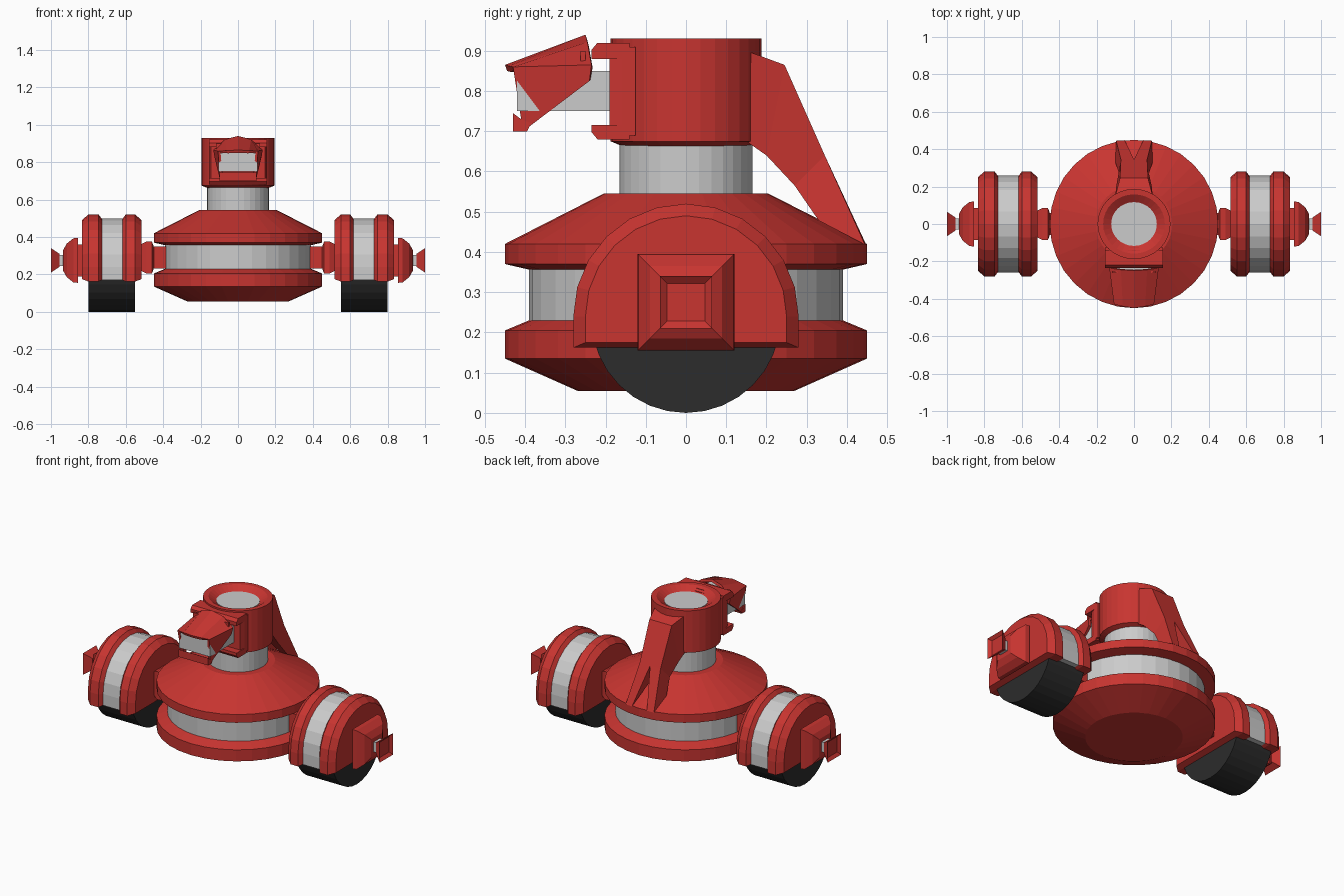
import bpy, bmesh
from math import sin, cos, pi

if "Cube" in bpy.data.objects:
    bpy.data.objects.remove(bpy.data.objects["Cube"])


def material(name, col):
    m = bpy.data.materials.new(name)
    m.diffuse_color = (*col, 1)
    m.use_nodes = True
    m.node_tree.nodes["Principled BSDF"].inputs["Base Color"].default_value = m.diffuse_color
    return m


RED = material("red", (0.58, 0.035, 0.03))
BLACK = material("black", (0.025, 0.025, 0.025))


def loft(name, loops, mat=None, caps=True, closed=True):
    """Skin a list of equal-length point loops."""
    bm = bmesh.new()
    rings = [[bm.verts.new(p) for p in lp] for lp in loops]
    n = len(loops[0])
    for a, b in zip(rings, rings[1:]):
        for i in range(n if closed else n - 1):
            j = (i + 1) % n
            bm.faces.new((a[i], a[j], b[j], b[i]))
    if caps:
        bm.faces.new(rings[0])
        bm.faces.new(rings[-1])
    bmesh.ops.recalc_face_normals(bm, faces=bm.faces)
    me = bpy.data.meshes.new(name)
    bm.to_mesh(me)
    bm.free()
    ob = bpy.data.objects.new(name, me)
    bpy.context.collection.objects.link(ob)
    if mat:
        me.materials.append(mat)
    return ob


def lathe(name, profile, mat=None, n=32, sy=1.0, cy=0.0):
    return loft(name, [[(r * cos(2 * pi * i / n), cy + sy * r * sin(2 * pi * i / n), z)
                        for i in range(n)] for r, z in profile], mat)


def box(name, x, y, z, mat=None):
    return loft(name, [[(-x, y[0], h), (x, y[0], h), (x, y[1], h), (-x, y[1], h)] for h in z], mat)


def square_x(name, profile, s, mat=None, zc=0.275):
    """Square section stacked along x, from (x, half size) pairs."""
    return loft(name, [[(s * x, a * h, zc + b * h) for a, b in ((-1, -1), (1, -1), (1, 1), (-1, 1))]
                       for x, h in profile], mat)


# Saucer body, neck and head
lathe("lower_disc", [(.27, .055), (.45, .135), (.45, .205), (.385, .232)], RED)
lathe("waist_band", [(.39, .22), (.39, .37)])
lathe("upper_disc", [(.385, .355), (.45, .37), (.45, .42), (.205, .545)], RED)
lathe("neck", [(.165, .53), (.165, .70)])
lathe("head", [(.165, .663), (.195, .675), (.195, .93), (.165, .93), (.12, .90)], RED, sy=.96)
lathe("head_top_disc", [(.122, .88), (.122, .905)], sy=.96)

# Face plate with upper and lower lips
loft("face_plate", [[(-w, y, .69), (w, y, .69), (w, y, .91), (-w, y, .91)]
                    for y, w in ((-.19, .145), (-.16, .155), (-.125, .155))], RED)
for nm, zs in (("upper", (.88, .92)), ("lower", (.68, .715))):
    d = .018 if nm == "upper" else 0
    e = .018 - d
    loft(nm + "_lip", [[(sx, -.235, zs[0] + e), (sx, -.22, zs[0]), (sx, -.14, zs[0]),
                        (sx, -.14, zs[1]), (sx, -.22, zs[1]), (sx, -.235, zs[1] - d)]
                       for sx in (-.155, .155)], RED)
box("eye", .105, (-.42, -.15), (.75, .85))

# Hooded visor: folded sheet over the eye
back = [(-.125, -.24, .825), (-.132, -.235, .865), (-.07, -.245, .922), (0, -.25, .94)]
front = [(-.095, -.405, .70), (-.107, -.43, .86), (-.06, -.44, .862), (0, -.45, .865)]
mirror = lambda l: l + [(-x, y, z) for x, y, z in l[-2::-1]]
visor = loft("visor_hood", [mirror(back), mirror(front)], RED, caps=False, closed=False)
sol = visor.modifiers.new("thickness", 'SOLIDIFY')
sol.thickness = .016
box("visor_back", .118, (-.262, -.25), (.825, .90), RED)
loft("visor_chin", [[(sx, -.43, .70), (sx, -.395, .70), (sx, -.385, .72), (sx, -.41, .73), (sx, -.43, .745)]
                    for sx in (-.1, .1)], RED)

# Rear brace: wedge on the head, splitting into two legs on the disc
loft("rear_brace", [
    [(-.1, .15, .90), (.1, .15, .90), (.1, .15, .675), (-.1, .15, .675)],
    [(-.075, .245, .865), (.075, .245, .865), (.095, .2, .64), (-.095, .2, .64)],
    [(-.07, .345, .64), (.07, .345, .64), (.08, .27, .565), (-.08, .27, .565)]], RED)
for s, side in ((-1, "left"), (1, "right")):
    loft(side + "_brace_leg", [
        [(0, .345, .64), (s * .07, .345, .64), (s * .08, .27, .565), (s * .01, .27, .565)],
        [(s * .05, .448, .418), (s * .095, .445, .418), (s * .1, .33, .478), (s * .05, .33, .478)]], RED)


def arch(x, r, base):
    """Fender outline: half circle standing on short straight sides."""
    n = 12
    return ([(x, r, base)] + [(x, r * cos(pi * i / n), .24 + r * sin(pi * i / n)) for i in range(n + 1)]
            + [(x, -r, base)])


# Wheels, fenders, hubs and axles on both sides
for s, side in ((-1, "left"), (1, "right")):
    for nm, prof in (("outer", ((.835, .25, .175), (.80, .28, .162), (.745, .28, .162), (.718, .245, .175))),
                     ("inner", ((.515, .25, .175), (.55, .28, .162), (.60, .28, .162), (.627, .245, .175)))):
        loft(f"{side}_{nm}_fender", [arch(s * x, r, b) for x, r, b in prof], RED)
    loft(side + "_fender_band", [arch(s * x, .258, .17) for x in (.61, .735)])
    loft(side + "_tire", [[(s * x, .235 * cos(2 * pi * i / 32), .235 + .235 * sin(2 * pi * i / 32))
                           for i in range(32)] for x in (.55, .80)], BLACK)
    square_x(side + "_hub", [(.82, .085), (.855, .085), (.855, .12), (.88, .118),
                             (.915, .09), (.935, .055)], s, RED)
    square_x(side + "_hub_pin", [(.92, .03), (.97, .03)], s)
    square_x(side + "_hub_cap", [(.955, .035), (1, .065), (.985, .047)], s, RED)
    square_x(side + "_axle", [(.36, .058), (.45, .058), (.46, .085), (.49, .085), (.54, .06)], s, RED, .29)
